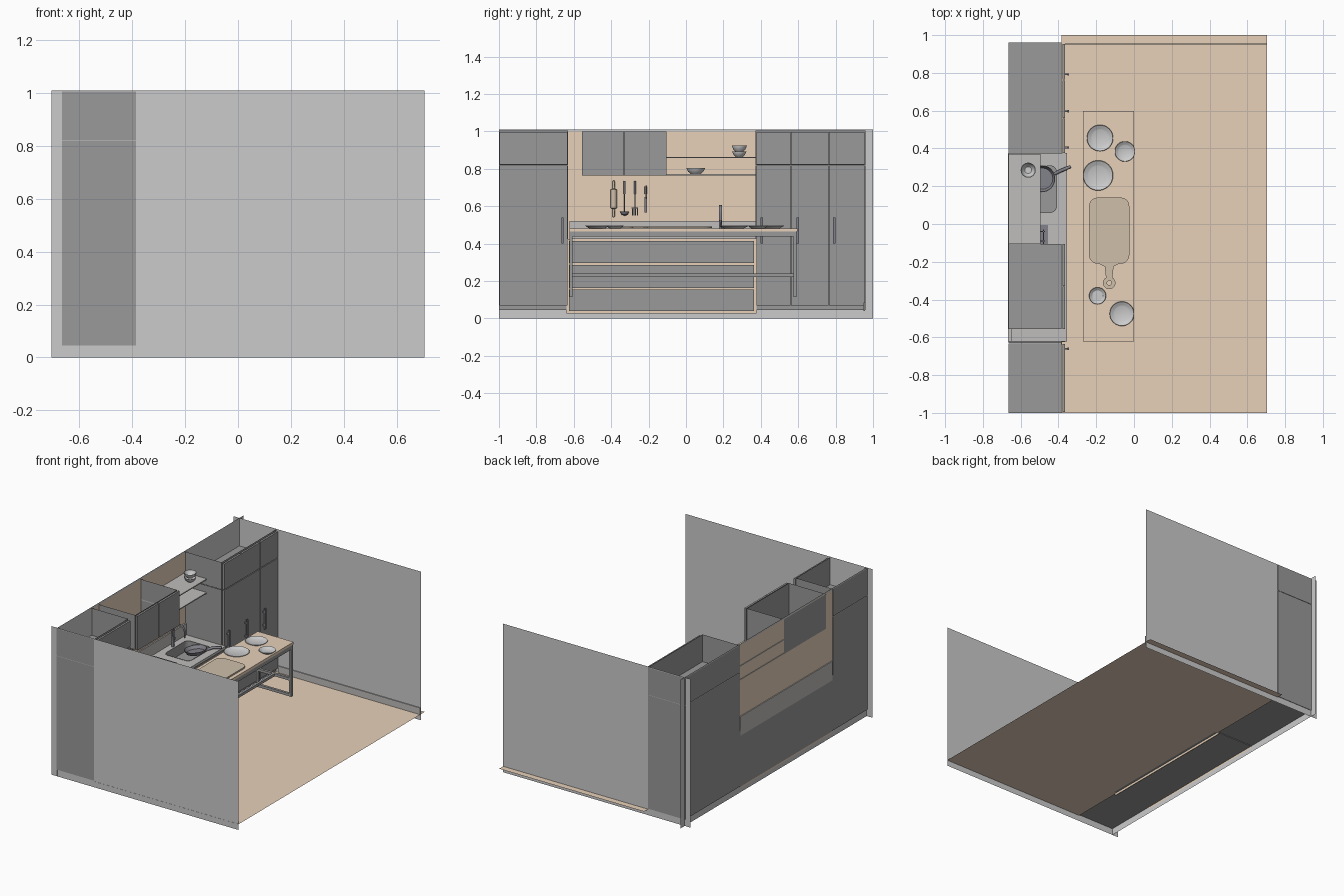
import bpy, bmesh, math
from mathutils import Matrix, Vector

if "Cube" in bpy.data.objects:
    bpy.data.objects.remove(bpy.data.objects["Cube"])


def material(name, r, g, b):
    m = bpy.data.materials.new(name)
    m.diffuse_color = (r, g, b, 1)
    m.use_nodes = True
    m.node_tree.nodes["Principled BSDF"].inputs["Base Color"].default_value = m.diffuse_color
    return m


DARK = material("charcoal", 0.32, 0.32, 0.32)
WOOD = material("light_wood", 0.80, 0.64, 0.49)
BOARD = material("brown_wood", 0.62, 0.52, 0.40)
STONE = material("grey_stone", 0.52, 0.51, 0.50)
IRON = material("iron", 0.22, 0.22, 0.25)


def add(name, bm, mat=None, smooth=False):
    me = bpy.data.meshes.new(name)
    bm.to_mesh(me)
    bm.free()
    ob = bpy.data.objects.new(name, me)
    bpy.context.collection.objects.link(ob)
    if mat:
        me.materials.append(mat)
    if smooth:
        bpy.ops.object.select_all(action='DESELECT')
        ob.select_set(True)
        bpy.context.view_layer.objects.active = ob
        bpy.ops.object.shade_smooth_by_angle()
    return ob


def box(name, x, y, z, mat=None, open_top=False, corner=0):
    """Box from (min, max) pairs; corner rounds the upright edges."""
    bm = bmesh.new()
    bmesh.ops.create_cube(bm, size=1)
    for v in bm.verts:
        v.co = Vector([(a + b) / 2 + c * (b - a) for (a, b), c in zip((x, y, z), v.co)])
    if corner:
        up = [e for e in bm.edges if abs(e.verts[0].co.z - e.verts[1].co.z) > 1e-5]
        bmesh.ops.bevel(bm, geom=up, offset=corner, segments=5, profile=0.5, affect='EDGES')
    bm.normal_update()
    if open_top:
        bmesh.ops.delete(bm, geom=[f for f in bm.faces if f.normal.z > 0.9], context='FACES')
    return add(name, bm, mat)


def quad(name, pts, mat=None):
    bm = bmesh.new()
    bm.faces.new([bm.verts.new(p) for p in pts])
    return add(name, bm, mat)


def lathe(name, profile, loc, mat=None, segs=32):
    bm = bmesh.new()
    vs = [bm.verts.new((r, 0, z)) for r, z in profile]
    es = [bm.edges.new(p) for p in zip(vs, vs[1:])]
    bmesh.ops.spin(bm, geom=vs + es, cent=(0, 0, 0), axis=(0, 0, 1), angle=math.tau, steps=segs)
    bmesh.ops.remove_doubles(bm, verts=bm.verts, dist=1e-5)
    bmesh.ops.recalc_face_normals(bm, faces=bm.faces)
    ob = add(name, bm, mat, True)
    ob.location = loc
    return ob


def tube(name, pts, radius, mat):
    cu = bpy.data.curves.new(name, 'CURVE')
    cu.dimensions = '3D'
    cu.bevel_depth, cu.bevel_resolution, cu.use_fill_caps = radius, 3, True
    sp = cu.splines.new('POLY')
    sp.points.add(len(pts) - 1)
    for p, co in zip(sp.points, pts):
        p.co = (*co, 1)
    ob = bpy.data.objects.new(name, cu)
    bpy.context.collection.objects.link(ob)
    cu.materials.append(mat)
    return ob


# room shell
H, X = 1.01, 0.705
for n, y in (("front_wall", -0.999), ("back_wall", 0.957)):
    quad(n, [(-X, y, 0), (X, y, 0), (X, y, H), (-X, y, H)])
quad("left_wall", [(-0.66, -1, 0), (-0.66, 1, 0), (-0.66, 1, H), (-0.66, -1, H)])
quad("floor", [(-0.385, -1, 0.04), (X, -1, 0.04), (X, 1, 0.04), (-0.385, 1, 0.04)], WOOD)
box("baseboard", (-0.365, X), (0.95, 0.956), (0.04, 0.085), STONE)
quad("wood_backsplash", [(-0.657, -0.635, 0.03), (-0.657, 0.372, 0.03),
                         (-0.657, 0.372, 1.0), (-0.657, -0.635, 1.0)], WOOD)
quad("backsplash_rear", [(-0.662, -0.63, 0.03), (-0.662, -0.63, 1.0),
                         (-0.662, 0.37, 1.0), (-0.662, 0.37, 0.03)], WOOD)

# tall cabinets: open-topped carcasses with thin doors
BACK, FRONT = -0.665, -0.385
DOOR = (-0.379, -0.366)
for side, y0, y1, seams in (("left", -1.0, -0.632, [-0.998, -0.632]),
                            ("right", 0.372, 0.96, [0.374, 0.56, 0.763, 0.956])):
    box(side + "_tall_carcass", (BACK, FRONT), (y0, y1), (0.045, 0.818), DARK, True)
    box(side + "_top_carcass", (BACK, FRONT), (y0, y1), (0.82, 1.005), DARK, True)
    for a, b in zip(seams, seams[1:]):
        for z in ((0.07, 0.817), (0.822, 0.997)):
            box(side + "_tall_door", DOOR, (a + 0.002, b - 0.002), z, DARK)
for y in (-0.66, 0.405, 0.597, 0.792):
    box("door_handle", (-0.353, -0.345), (y - 0.006, y + 0.006), (0.40, 0.54), IRON)
    for z in (0.42, 0.51):
        box("handle_post", (-0.366, -0.353), (y - 0.004, y + 0.004), (z, z + 0.01), IRON)

# wall cabinets and shelves
box("wall_carcass", (BACK, FRONT), (-0.555, -0.105), (0.765, 1.0), DARK, True)
for a, b in ((-0.555, -0.332), (-0.328, -0.105)):
    box("wall_door", DOOR, (a, b), (0.765, 0.998), DARK)
for z in (0.764, 0.857):
    box("shelf", (BACK, -0.495), (-0.105, 0.371), (z, z + 0.007), STONE)

# base cabinets with drawers over a wood frame
box("base_carcass", (BACK, -0.387), (-0.63, 0.37), (0.042, 0.424), DARK, True)
box("wood_frame", (-0.386, -0.38), (-0.638, 0.376), (0.025, 0.424), WOOD)
for a, b in ((0.04, 0.154), (0.163, 0.286), (0.295, 0.414)):
    box("drawer_front", (-0.38, -0.364), (-0.625, 0.364), (a, b), DARK)

# countertop with sink cutout, upstand and rear strip
counter = box("countertop", (-0.667, -0.355), (-0.622, 0.375), (0.424, 0.442), STONE)
cut = box("sink_cutter", (-0.60, -0.411), (0.062, 0.308), (0.35, 0.50), None, False, 0.03)
cut.hide_render = True
cut.hide_set(True)
mod = counter.modifiers.new("sink_hole", 'BOOLEAN')
mod.operation, mod.solver, mod.object = 'DIFFERENCE', 'EXACT', cut
box("upstand", (-0.668, -0.648), (-0.622, 0.371), (0.44, 0.52), STONE)
quad("counter_rear", [(-0.668, -0.622, 0.39), (-0.668, -0.622, 0.52),
                      (-0.668, 0.371, 0.52), (-0.668, 0.371, 0.39)], STONE)
basin = box("sink_basin", (-0.603, -0.408), (0.059, 0.311), (0.37, 0.444), DARK, True, 0.033)
basin.modifiers.new("wall", 'SOLIDIFY').thickness = 0.004
tube("faucet", [(-0.62, 0.185, 0.44), (-0.62, 0.185, 0.575)] +
     [(-0.575 - 0.045 * math.cos(t * math.pi / 8), 0.185, 0.565 + 0.04 * math.sin(t * math.pi / 8))
      for t in range(9)] + [(-0.53, 0.185, 0.53)], 0.009, IRON)
tube("faucet_lever", [(-0.62, 0.185, 0.48), (-0.62, 0.215, 0.49)], 0.005, IRON)

# frying pan resting in the sink
pan = lathe("frying_pan", [(0, 0), (0.058, 0), (0.072, 0.025), (0.069, 0.025), (0.056, 0.004), (0, 0.004)],
            (-0.485, 0.24, 0.415), IRON)
pan.rotation_euler = (0, math.radians(-8), 0)
tube("pan_handle", [(-0.42, 0.266, 0.442), (-0.385, 0.283, 0.46), (-0.335, 0.304, 0.464)], 0.009, IRON)

# hob with grates
box("hob", (-0.63, -0.455), (-0.557, -0.004), (0.442, 0.447), IRON)
for cy in (-0.45, -0.28, -0.09):
    for d in (-0.05, 0, 0.05):
        box("grate_bar", (-0.60, -0.47), (cy + d - 0.003, cy + d + 0.003), (0.452, 0.458), IRON)
    for x in (-0.59, -0.535, -0.48):
        box("grate_cross", (x - 0.003, x + 0.003), (cy - 0.06, cy + 0.06), (0.447, 0.455), IRON)

# hanging utensils
lathe("rolling_pin", [(0, 0), (0.006, 0.003), (0.007, 0.045), (0.017, 0.05), (0.017, 0.148),
                      (0.007, 0.153), (0.006, 0.195), (0, 0.198)], (-0.635, -0.387, 0.54), BOARD, 20)
for n, y, z0 in (("ladle", -0.328, 0.57), ("spatula", -0.273, 0.59), ("knife", -0.215, 0.64)):
    tube(n + "_shaft", [(-0.64, y, z0), (-0.64, y, 0.71)], 0.003, IRON)
    tube(n + "_grip", [(-0.64, y, 0.665), (-0.64, y, 0.735 if n != "knife" else 0.705)], 0.006, IRON)
lathe("ladle_cup", [(0, 0), (0.016, 0.006), (0.024, 0.022), (0.021, 0.022), (0, 0.004)],
      (-0.632, -0.328, 0.548), IRON, 20)
for d in (-0.014, -0.005, 0.004, 0.013):
    box("spatula_tine", (-0.642, -0.638), (-0.276 + d, -0.27 + d), (0.55, 0.59), IRON)
box("spatula_bridge", (-0.642, -0.638), (-0.291, -0.256), (0.587, 0.593), IRON)
box("knife_blade", (-0.642, -0.639), (-0.221, -0.208), (0.565, 0.65), IRON)

# table: wood top on a dark frame
box("table_top", (-0.27, 0.0), (-0.622, 0.597), (0.464, 0.481), WOOD)
LEGX = ((-0.268, -0.252), (-0.018, -0.002))
for y in ((-0.622, -0.606), (0.575, 0.592)):
    for x in LEGX:
        box("table_leg", x, y, (0.115, 0.464), DARK)
    for z in (0.115, 0.222, 0.445):
        box("table_end_bar", (-0.252, -0.018), y, (z, z + 0.018), DARK)
for x in LEGX:
    box("table_rail", x, (-0.606, 0.575), (0.437, 0.464), DARK)
box("table_stretcher", (-0.143, -0.127), (-0.606, 0.575), (0.222, 0.24), DARK)

# plates on the table, bowls on the shelves
PLATES = ((-0.18, 0.455, 0.07), (-0.048, 0.384, 0.054), (-0.19, 0.257, 0.08),
          (-0.193, -0.38, 0.045), (-0.064, -0.475, 0.065))
for x, y, r in PLATES:
    lathe("plate", [(0, 0), (r * 0.65, 0), (r * 0.75, 0.004), (r, 0.014), (r * 0.97, 0.016),
                    (r * 0.72, 0.007), (r * 0.62, 0.004), (0, 0.004)], (x, y, 0.481))
BOWL = [(0, 0), (0.5, 0), (0.8, 0.3), (1, 0.75), (1, 0.8), (0.93, 0.8), (0.72, 0.32), (0.45, 0.1), (0, 0.1)]
for x, y, z, r, h in ((-0.57, 0.052, 0.771, 0.05, 0.042), (-0.56, 0.285, 0.864, 0.038, 0.036),
                      (-0.56, 0.285, 0.89, 0.04, 0.042)):
    lathe("bowl", [(a * r, b * h) for a, b in BOWL], (x, y, z))

# cutting board: rounded slab, tapered neck and ringed handle
box("cutting_board", (-0.238, -0.025), (-0.21, 0.14), (0.482, 0.492), BOARD, False, 0.045)
bm = bmesh.new()
neck = [(-0.19, -0.208), (-0.155, -0.225), (-0.148, -0.285), (-0.115, -0.285), (-0.108, -0.225), (-0.073, -0.208)]
f = bm.faces.new([bm.verts.new((x, y, 0.482)) for x, y in neck])
up = bmesh.ops.extrude_face_region(bm, geom=[f])["geom"]
bmesh.ops.translate(bm, vec=(0, 0, 0.01), verts=[v for v in up if isinstance(v, bmesh.types.BMVert)])
bmesh.ops.recalc_face_normals(bm, faces=bm.faces)
add("board_neck", bm, BOARD)
lathe("board_ring", [(0.012, 0), (0.033, 0), (0.033, 0.01), (0.012, 0.01), (0.012, 0)],
      (-0.131, -0.312, 0.482), BOARD, 24)
